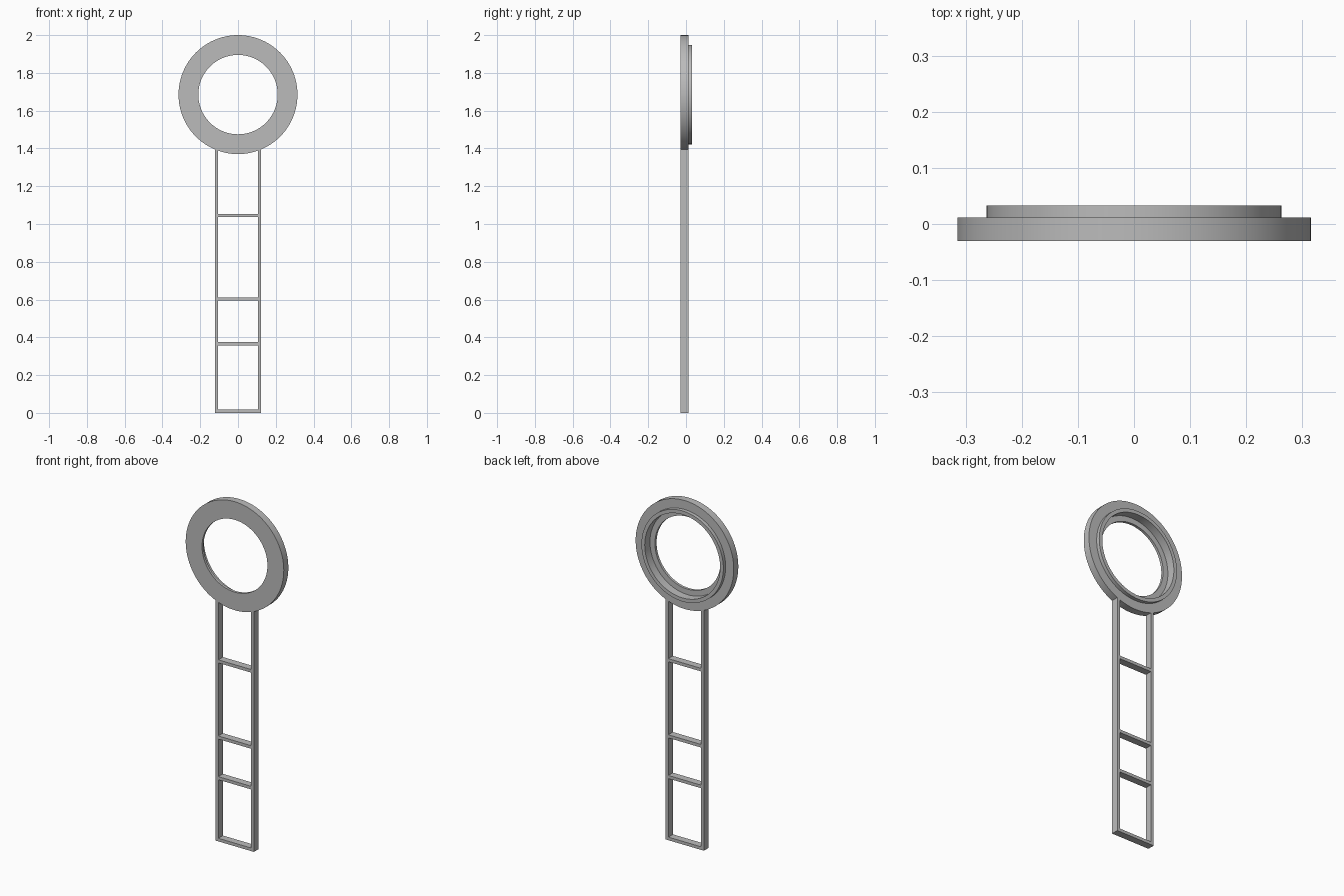
import bpy, bmesh, math

cube = bpy.data.objects.get("Cube")
if cube:
    bpy.data.objects.remove(cube, do_unlink=True)

grey = bpy.data.materials.new("plain grey")
grey.use_nodes = True
grey.diffuse_color = (0.5, 0.5, 0.5, 1)
grey.node_tree.nodes["Principled BSDF"].inputs["Base Color"].default_value = (0.5, 0.5, 0.5, 1)

FRONT, BACK = -0.03, 0.012      # depth of the frame
RING_Z = 1.685                  # ring centre height
HALF_WIDTH, BAR = 0.123, 0.018  # ladder half width and bar thickness


def finish(name, bm):
    bmesh.ops.recalc_face_normals(bm, faces=bm.faces)
    mesh = bpy.data.meshes.new(name)
    bm.to_mesh(mesh)
    bm.free()
    mesh.materials.append(grey)
    obj = bpy.data.objects.new(name, mesh)
    bpy.context.collection.objects.link(obj)
    return obj


def box(name, x0, x1, z0, z1):
    bm = bmesh.new()
    bmesh.ops.create_cube(bm, size=1)
    bmesh.ops.scale(bm, vec=(x1 - x0, BACK - FRONT, z1 - z0), verts=bm.verts)
    bmesh.ops.translate(bm, vec=((x0 + x1) / 2, (FRONT + BACK) / 2, (z0 + z1) / 2), verts=bm.verts)
    return finish(name, bm)


def lathe(name, profile, segments=96):
    """Spin a closed (radius, depth) profile around the ring's y axis."""
    bm = bmesh.new()
    loops = []
    for i in range(segments):
        a = math.tau * i / segments
        loops.append([bm.verts.new((r * math.sin(a), y, RING_Z + r * math.cos(a)))
                      for r, y in profile])
    n = len(profile)
    for i, loop in enumerate(loops):
        after = loops[(i + 1) % segments]
        for j in range(n):
            k = (j + 1) % n
            bm.faces.new((loop[j], loop[k], after[k], after[j]))
    return finish(name, bm)


# Ring with a raised rear lip and a recess stepping down to the hole
ring = lathe("ring", [(0.315, FRONT), (0.315, BACK), (0.263, BACK), (0.263, 0.033),
                      (0.242, 0.033), (0.242, -0.015), (0.21, -0.015), (0.21, FRONT)])
bpy.ops.object.select_all(action='DESELECT')
ring.select_set(True)
bpy.context.view_layer.objects.active = ring
bpy.ops.object.shade_smooth_by_angle(angle=math.radians(30))

# Two uprights running up into the ring
inner = HALF_WIDTH - BAR
box("left_upright", inner, HALF_WIDTH, 0, 1.4)
box("right_upright", -HALF_WIDTH, -inner, 0, 1.4)

# Rungs between the uprights
for i, z in enumerate((0, 0.358, 0.594, 1.036)):
    box(f"rung_{i + 1}", -inner, inner, z, z + BAR)
